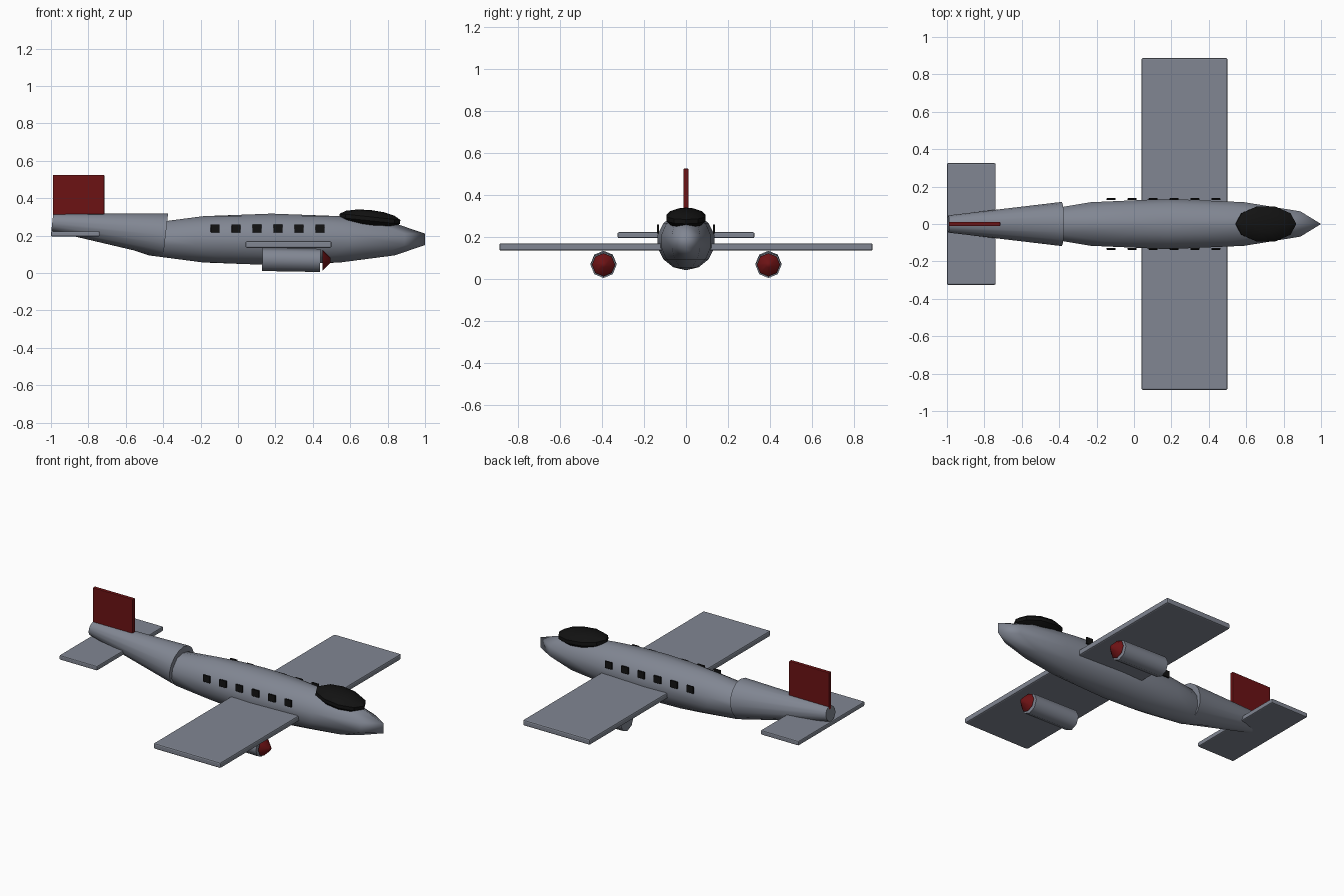
import bpy
import math

if "Cube" in bpy.data.objects:
    bpy.data.objects.remove(bpy.data.objects["Cube"], do_unlink=True)


def make_material(name, rgb):
    mat = bpy.data.materials.new(name)
    mat.use_nodes = True
    mat.diffuse_color = (*rgb, 1)
    mat.node_tree.nodes["Principled BSDF"].inputs["Base Color"].default_value = (*rgb, 1)
    return mat


GREY = make_material("blue grey paint", (0.22, 0.24, 0.29))
RED = make_material("dark red paint", (0.15, 0.006, 0.007))
BLACK = make_material("black glass", (0.006, 0.006, 0.006))


def finish(name, mat, smooth=None):
    """Name, colour and shade the active object."""
    obj = bpy.context.object
    obj.name = name
    obj.data.materials.append(mat)
    bpy.ops.object.transform_apply(location=False, rotation=True, scale=True)
    if smooth:
        bpy.ops.object.shade_smooth_by_angle(angle=math.radians(smooth))
    return obj


def ellipsoid(name, mat, centre, radii, segments, smooth, turn=0, pitch=0):
    bpy.ops.mesh.primitive_uv_sphere_add(segments=segments, ring_count=7, radius=1)
    obj = bpy.context.object
    obj.rotation_euler.z = math.radians(turn)
    bpy.ops.object.transform_apply(rotation=True)
    obj.location = centre
    obj.scale = radii
    obj.rotation_euler.y = math.radians(pitch)
    return finish(name, mat, smooth)


def box(name, mat, x, y, z, bevel=0.0):
    """Box between (low, high) limits on each axis, with softened edges."""
    limits = (x, y, z)
    bpy.ops.mesh.primitive_cube_add(size=1, location=[(a + b) / 2 for a, b in limits])
    bpy.context.object.scale = [b - a for a, b in limits]
    obj = finish(name, mat)
    if bevel:
        mod = obj.modifiers.new("soft edges", "BEVEL")
        mod.width = bevel
        mod.segments = 2
    return obj


def cone_along_x(name, mat, sides, r_back, r_front, x, y, z, pitch=0):
    """Tapered tube from x[0] (back) to x[1] (front)."""
    bpy.ops.mesh.primitive_cone_add(
        vertices=sides, radius1=r_back, radius2=r_front, depth=x[1] - x[0],
        location=((x[0] + x[1]) / 2, y, z),
        rotation=(0, math.radians(90 + pitch), 0))
    return finish(name, mat, 50)


# Body and cockpit
ellipsoid("fuselage", GREY, (0.18, 0, 0.18), (0.841, 0.138, 0.1375), 12, 60)
ellipsoid("cockpit_canopy", BLACK, (0.705, 0, 0.29), (0.167, 0.1, 0.047), 10, 30,
          turn=18, pitch=6)

# Tail
cone_along_x("tail_cone", GREY, 16, 0.046, 0.118, (-0.995, -0.385), 0, 0.236, pitch=6.5)
box("tailplane", GREY, (-1, -0.74), (-0.325, 0.325), (0.195, 0.223), 0.006)
box("tail_fin", RED, (-0.99, -0.715), (-0.012, 0.012), (0.24, 0.525), 0.004)

# Wing
box("wing", GREY, (0.04, 0.5), (-0.887, 0.887), (0.135, 0.17), 0.008)

# Engines and side windows, on both sides
for side, sign in (("left", 1), ("right", -1)):
    y = 0.392 * sign
    cone_along_x(side + "_engine", GREY, 8, 0.062, 0.062, (0.13, 0.44), y, 0.07, pitch=1)
    cone_along_x(side + "_spinner", RED, 8, 0.055, 0.013, (0.452, 0.495), y, 0.068)
    for i in range(6):
        x = -0.122 + 0.112 * i
        box(f"{side}_window_{i + 1}", BLACK, (x - 0.024, x + 0.024),
            (sign * 0.133 - 0.005, sign * 0.133 + 0.005), (0.217, 0.26), 0.002)
